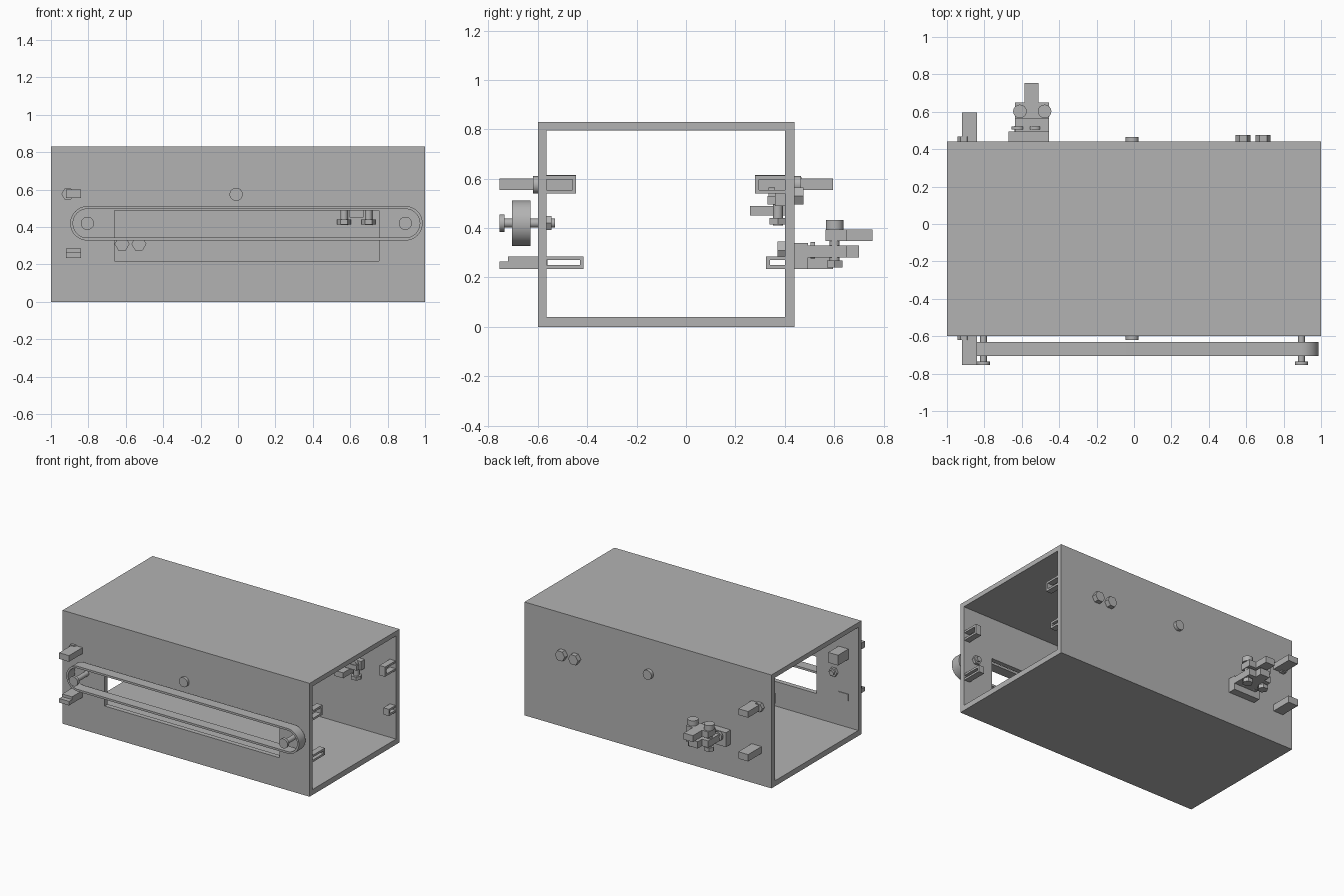
import bpy, bmesh, math
from mathutils import Matrix, Vector

if "Cube" in bpy.data.objects:
    bpy.data.objects.remove(bpy.data.objects["Cube"], do_unlink=True)

grey = bpy.data.materials.new("plain grey")
grey.use_nodes = True
grey.diffuse_color = (0.45, 0.45, 0.45, 1)
grey.node_tree.nodes["Principled BSDF"].inputs["Base Color"].default_value = (0.45, 0.45, 0.45, 1)


def finish(name, bm, smooth=False):
    bmesh.ops.recalc_face_normals(bm, faces=bm.faces)
    mesh = bpy.data.meshes.new(name)
    bm.to_mesh(mesh)
    bm.free()
    mesh.materials.append(grey)
    ob = bpy.data.objects.new(name, mesh)
    bpy.context.collection.objects.link(ob)
    bpy.context.view_layer.objects.active = ob
    if smooth:
        bpy.ops.object.select_all(action='DESELECT')
        ob.select_set(True)
        bpy.ops.object.shade_smooth_by_angle(angle=math.radians(35))
    return ob


def box(name, x, y, z):
    bm = bmesh.new()
    bmesh.ops.create_cube(bm, size=1)
    for v in bm.verts:
        v.co = Vector([r[0] if c < 0 else r[1] for c, r in zip(v.co, (x, y, z))])
    return finish(name, bm)


def rod(name, axis, a, b, start, end, radius, sides=32):
    """Cylinder along y at (x, z) = (a, b), or along z at (x, y) = (a, b)."""
    bm = bmesh.new()
    mid = (start + end) / 2
    if axis == 'y':
        place = Matrix.Translation((a, mid, b)) @ Matrix.Rotation(math.pi / 2, 4, 'X')
    else:
        place = Matrix.Translation((a, b, mid))
    turn = Matrix.Rotation(math.pi / 6 if sides == 6 else 0, 4, 'Z')
    bmesh.ops.create_cone(bm, cap_ends=True, segments=sides, radius1=radius, radius2=radius,
                          depth=abs(end - start), matrix=place @ turn)
    return finish(name, bm, sides > 6)


def band(name, outer, inner, place):
    """Bridge two matching loops of (u, v) points into a hollow ring, extruded by place(u, v, side)."""
    bm = bmesh.new()
    rings = [[bm.verts.new(place(u, v, s)) for u, v in loop]
             for loop, s in ((outer, 0), (outer, 1), (inner, 1), (inner, 0))]
    n = len(outer)
    for k in range(4):
        p, q = rings[k], rings[(k + 1) % 4]
        for i in range(n):
            j = (i + 1) % n
            bm.faces.new((p[i], p[j], q[j], q[i]))
    return finish(name, bm, n > 4)


# Open-ended housing with a rectangular slot in the front wall
def rect(y0, y1, z0, z1):
    return [(y0, z0), (y1, z0), (y1, z1), (y0, z1)]


housing = band("housing", rect(-0.60, 0.44, 0, 0.83), rect(-0.565, 0.40, 0.04, 0.795),
               lambda y, z, s: (2 * s - 1, y, z))
cutter = box("slot_cutter", (-0.66, 0.755), (-0.7, -0.5), (0.22, 0.49))
cutter.hide_render = True
cut = housing.modifiers.new("slot", 'BOOLEAN')
cut.operation, cut.solver, cut.object = 'DIFFERENCE', 'EXACT', cutter
bpy.context.view_layer.objects.active = housing
bpy.ops.object.modifier_apply(modifier=cut.name)
bpy.data.objects.remove(cutter, do_unlink=True)


# Belt loop and its two pins
def stadium(radius):
    points = []
    for centre, first in ((0.895, -90), (-0.805, 90)):
        for i in range(25):
            a = math.radians(first + 7.5 * i)
            points.append((centre + radius * math.cos(a), 0.42 + radius * math.sin(a)))
    return points


band("belt", stadium(0.092), stadium(0.077), lambda x, z, s: (x, -0.705 + 0.075 * s, z))
for x in (-0.805, 0.895):
    rod("pin_shaft", 'y', x, 0.42, -0.74, -0.53, 0.018)
    rod("pin_head", 'y', x, 0.42, -0.755, -0.735, 0.035)
    rod("pin_nut", 'y', x, 0.42, -0.565, -0.545, 0.033, 6)

# Centre bolts on both long walls
rod("front_centre_bolt", 'y', -0.01, 0.575, -0.62, -0.60, 0.035)
rod("back_centre_bolt", 'y', -0.01, 0.575, 0.44, 0.465, 0.035)

# Latch blocks near the left-hand end, with clamp bolts
bar = (-0.92, -0.84)
box("front_upper_latch", bar, (-0.755, -0.56), (0.555, 0.60))
box("front_lower_latch", bar, (-0.72, -0.56), (0.235, 0.285))
box("front_lower_latch_lip", bar, (-0.755, -0.72), (0.235, 0.265))
box("back_upper_latch", bar, (0.40, 0.595), (0.555, 0.60))
box("back_lower_latch", bar, (0.40, 0.595), (0.235, 0.285))
box("front_inner_block", bar, (-0.565, -0.445), (0.54, 0.615))
box("back_inner_block", bar, (0.28, 0.40), (0.54, 0.615))
for y0, y1 in ((-0.62, -0.60), (0.44, 0.468)):
    rod("clamp_bolt", 'y', -0.91, 0.577, y0, y1, 0.034, 6)

# Catch loops at the opposite end
for name, wall, tip, z0, z1 in (("front_upper", -0.565, -0.445, 0.54, 0.612),
                                ("front_lower", -0.565, -0.415, 0.235, 0.285),
                                ("back_upper", 0.40, 0.28, 0.54, 0.612),
                                ("back_lower", 0.40, 0.325, 0.235, 0.285)):
    x, span = (0.95, 0.995), sorted((wall, tip))
    t = 0.015
    box(name + "_catch_top", x, span, (z1 - t, z1))
    box(name + "_catch_bottom", x, span, (z0, z0 + t))
    inward = t if wall > tip else -t
    box(name + "_catch_tip", x, sorted((tip, tip + inward)), (z0, z1))

# Outer hinge bracket on the back wall
box("outer_bracket_plate", (-0.67, -0.455), (0.44, 0.495), (0.235, 0.34))
box("outer_bracket_shelf", (-0.635, -0.455), (0.495, 0.65), (0.28, 0.33))
box("outer_bracket_tongue", (-0.585, -0.51), (0.65, 0.70), (0.28, 0.33))
box("outer_hinge_plate", (-0.635, -0.455), (0.565, 0.65), (0.348, 0.395))
box("outer_hinge_arm", (-0.585, -0.51), (0.65, 0.755), (0.348, 0.395))
for x in (-0.61, -0.478):
    rod("outer_hinge_shaft", 'z', x, 0.602, 0.25, 0.41, 0.02)
    rod("outer_hinge_head", 'z', x, 0.602, 0.395, 0.433, 0.036)
    rod("outer_hinge_nut", 'z', x, 0.602, 0.24, 0.268, 0.036, 6)
for x in (-0.62, -0.53):
    rod("outer_bracket_bolt_head", 'y', x, 0.31, 0.37, 0.40, 0.04, 6)
    rod("outer_bracket_bolt", 'y', x, 0.31, 0.37, 0.525, 0.018)
    rod("outer_bracket_nut", 'y', x, 0.31, 0.505, 0.522, 0.034)

# Inner hinge bracket on the back wall
box("inner_bracket_plate", (0.52, 0.745), (0.36, 0.40), (0.49, 0.555))
box("inner_bracket_shelf", (0.535, 0.73), (0.33, 0.40), (0.495, 0.53))
box("inner_hinge_arm", (0.595, 0.67), (0.26, 0.40), (0.45, 0.49))
for x in (0.567, 0.698):
    rod("inner_hinge_shaft", 'z', x, 0.372, 0.41, 0.50, 0.02)
    rod("inner_hinge_nut", 'z', x, 0.372, 0.415, 0.44, 0.038, 6)
for x in (0.583, 0.69):
    rod("inner_bracket_bolt_head", 'y', x, 0.53, 0.44, 0.475, 0.04, 6)
    rod("inner_bracket_nut", 'y', x, 0.53, 0.335, 0.36, 0.034)
